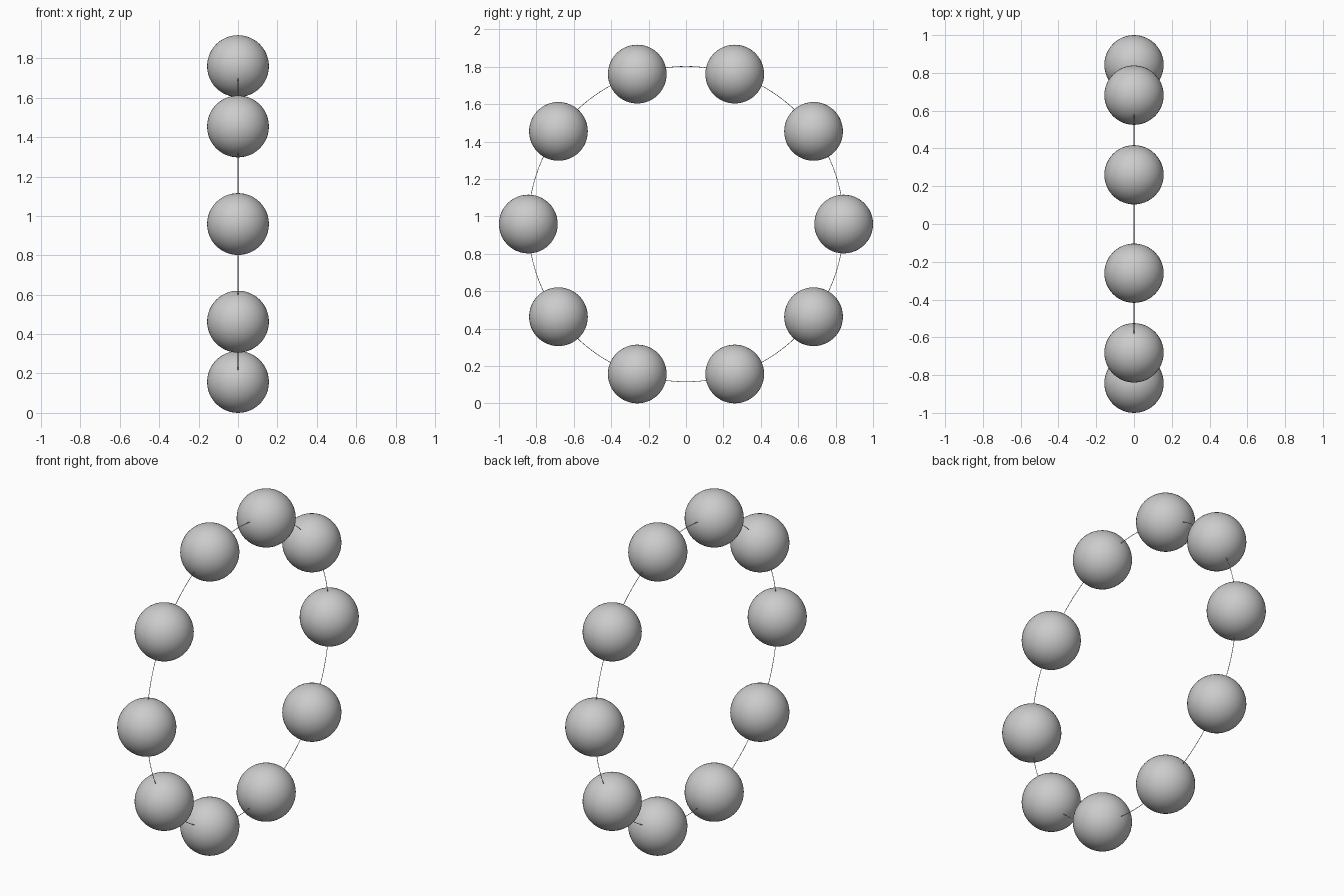
import bpy
from math import cos, sin, tau

cube = bpy.data.objects.get("Cube")
if cube:
    bpy.data.objects.remove(cube, do_unlink=True)

BEADS = 10
BEAD_R = 0.157
RING_R = 1 - BEAD_R
CENTRE_Z = RING_R * sin(tau / 5) + BEAD_R


def material(name, rgb):
    mat = bpy.data.materials.new(name)
    mat.use_nodes = True
    colour = (*rgb, 1)
    mat.diffuse_color = colour
    mat.node_tree.nodes["Principled BSDF"].inputs["Base Color"].default_value = colour
    return mat


grey = material("pearl grey", (0.6, 0.6, 0.6))


def finish(name):
    obj = bpy.context.object
    obj.name = name
    obj.data.materials.append(grey)
    bpy.ops.object.shade_smooth()


# Beads evenly spaced on an upright circle
for i in range(BEADS):
    a = tau * i / BEADS
    bpy.ops.mesh.primitive_uv_sphere_add(
        segments=48, ring_count=24, radius=BEAD_R,
        location=(0, RING_R * cos(a), CENTRE_Z + RING_R * sin(a)))
    finish(f"bead_{i + 1}")

# Hair-thin thread running through the bead centres
bpy.ops.mesh.primitive_torus_add(
    major_segments=120, minor_segments=8, major_radius=RING_R,
    minor_radius=0.0015, location=(0, 0, CENTRE_Z), rotation=(0, tau / 4, 0))
finish("thread")
